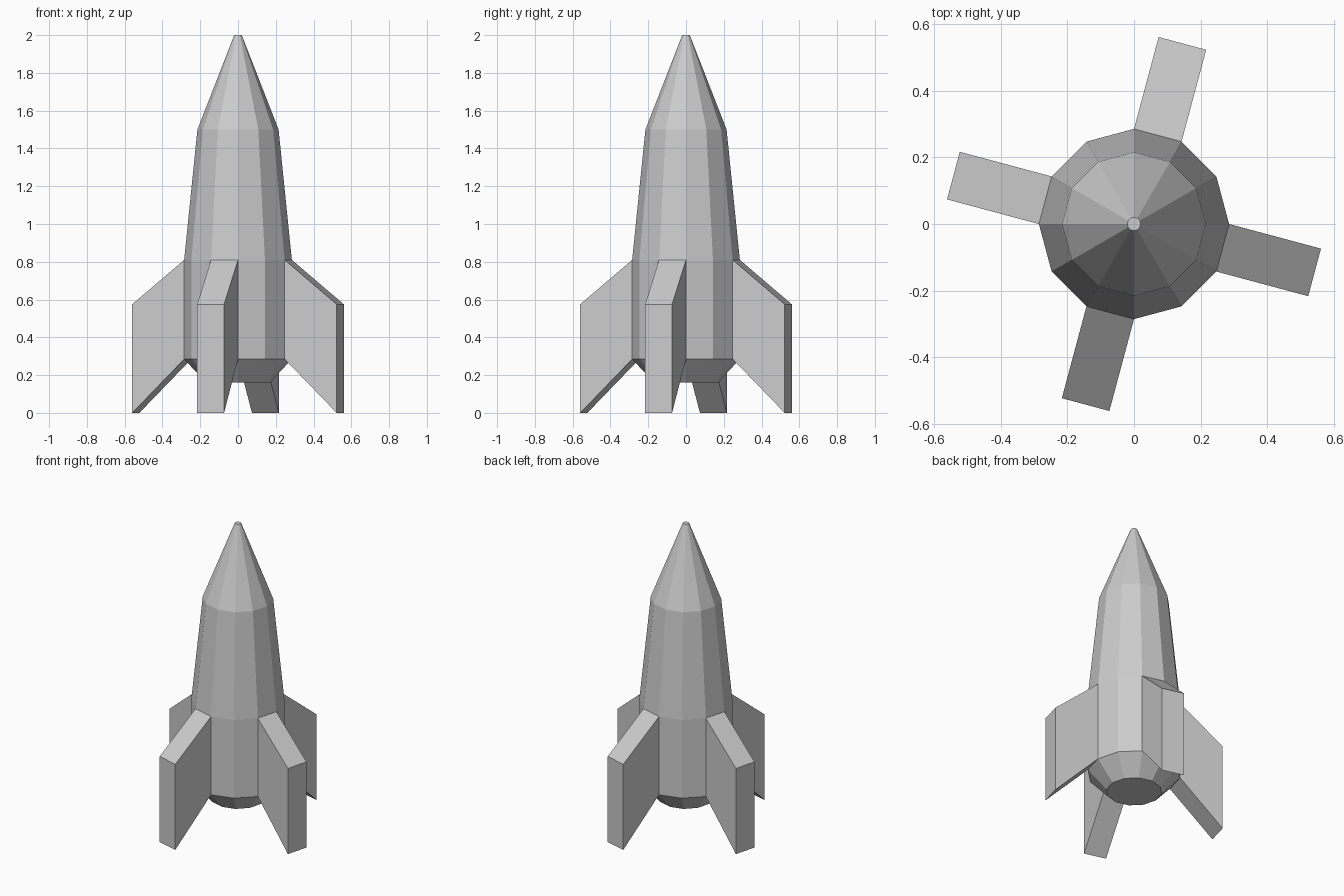
import bpy, bmesh
from math import cos, sin, pi, radians
from mathutils import Vector

if "Cube" in bpy.data.objects:
    bpy.data.objects.remove(bpy.data.objects["Cube"])

SIDES = 12
# (radius, height) from nozzle end to nose tip
PROFILE = [(0.17, 0.16), (0.285, 0.285), (0.285, 0.81), (0.215, 1.50), (0.02, 2.0)]
FIN_BAND = 1            # straight lower section of the hull carries the fins
FIN_LENGTH = 0.285
FIN_FOOT, FIN_TOP = 0.0, 0.575

bm = bmesh.new()

# Faceted hull: stacked rings joined by quads, capped at both ends
rings = [[bm.verts.new((r * cos(2 * pi * i / SIDES), r * sin(2 * pi * i / SIDES), z))
          for i in range(SIDES)] for r, z in PROFILE]
bands = []
for low, high in zip(rings, rings[1:]):
    bands.append([bm.faces.new((low[i], low[(i + 1) % SIDES], high[(i + 1) % SIDES], high[i]))
                  for i in range(SIDES)])
bm.faces.new(rings[0][::-1])
bm.faces.new(rings[-1])

# Four swept fins, extruded from every third side panel
mid_z = (PROFILE[1][1] + PROFILE[2][1]) / 2
for i in range(2, SIDES, 3):
    angle = radians(30 * i + 15)
    outward = Vector((cos(angle), sin(angle), 0)) * FIN_LENGTH
    panel = bands[FIN_BAND][i]
    tip = bmesh.ops.extrude_discrete_faces(bm, faces=[panel])["faces"][0]
    for v in tip.verts:
        v.co += outward
        v.co.z = FIN_TOP if v.co.z > mid_z else FIN_FOOT

bmesh.ops.recalc_face_normals(bm, faces=bm.faces[:])
mesh = bpy.data.meshes.new("rocket_hull_with_fins")
bm.to_mesh(mesh)
bm.free()
rocket = bpy.data.objects.new("rocket_hull_with_fins", mesh)
bpy.context.collection.objects.link(rocket)
